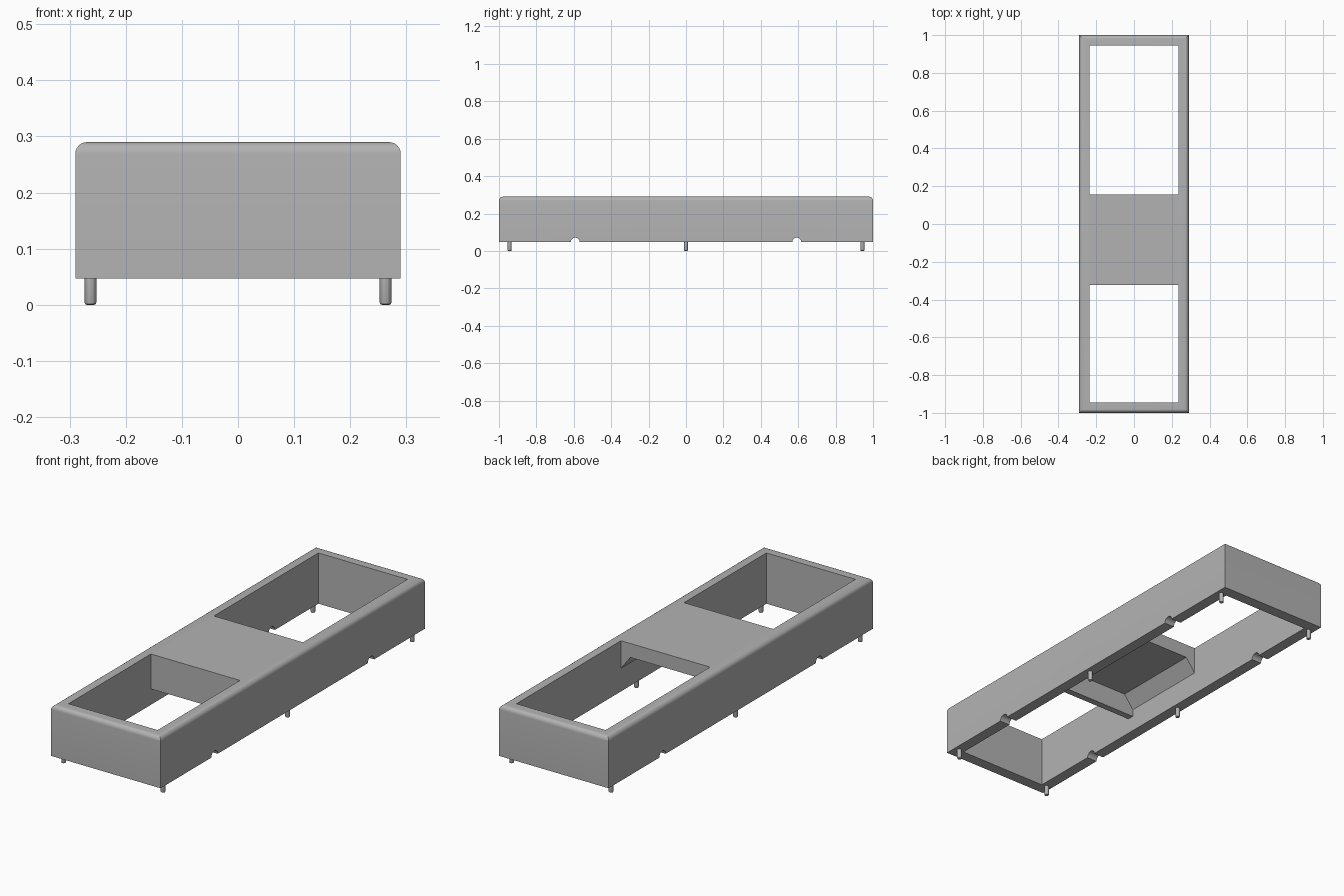
import bpy, bmesh, math
from mathutils import Matrix, Vector

old = bpy.data.objects.get("Cube")
if old:
    bpy.data.objects.remove(old, do_unlink=True)

HALF_W, HALF_L = 0.29, 1.0
BOTTOM, TOP = 0.047, 0.29
IN_X, IN_Y = 0.236, 0.945          # inner faces of the walls
DECK_FRONT, DECK_BACK = -0.322, 0.155

grey = bpy.data.materials.new("plain grey")
grey.use_nodes = True
grey.diffuse_color = (0.45, 0.45, 0.45, 1)
grey.node_tree.nodes["Principled BSDF"].inputs["Base Color"].default_value = grey.diffuse_color


def make_object(name, bm):
    bmesh.ops.recalc_face_normals(bm, faces=bm.faces)
    mesh = bpy.data.meshes.new(name)
    bm.to_mesh(mesh)
    bm.free()
    mesh.materials.append(grey)
    obj = bpy.data.objects.new(name, mesh)
    bpy.context.collection.objects.link(obj)
    return obj


def activate(obj):
    bpy.ops.object.select_all(action='DESELECT')
    obj.select_set(True)
    bpy.context.view_layer.objects.active = obj


def box_mesh(low, high):
    low, high = Vector(low), Vector(high)
    bm = bmesh.new()
    place = Matrix.Translation((low + high) / 2) @ Matrix.Diagonal((high - low).to_4d())
    bmesh.ops.create_cube(bm, size=1, matrix=place)
    return bm


def extrude_xz(points, y0, y1):
    bm = bmesh.new()
    face = bm.faces.new([bm.verts.new((x, y0, z)) for x, z in points])
    moved = bmesh.ops.extrude_face_region(bm, geom=[face])["geom"]
    verts = [v for v in moved if isinstance(v, bmesh.types.BMVert)]
    bmesh.ops.translate(bm, verts=verts, vec=(0, y1 - y0, 0))
    return bm


def cut(target, bm):
    cutter = make_object("cutter", bm)
    cutter.hide_render = True
    mod = target.modifiers.new("cut", 'BOOLEAN')
    mod.operation, mod.solver, mod.object = 'DIFFERENCE', 'EXACT', cutter
    activate(target)
    bpy.ops.object.modifier_apply(modifier=mod.name)
    bpy.data.objects.remove(cutter, do_unlink=True)


# Outer block with rounded top rim
bm = box_mesh((-HALF_W, -HALF_L, BOTTOM), (HALF_W, HALF_L, TOP))
rim = [e for e in bm.edges if all(v.co.z > TOP - 0.01 for v in e.verts)]
bmesh.ops.bevel(bm, geom=rim, offset=0.021, segments=6, profile=0.5, affect='EDGES')
frame = make_object("frame", bm)

# Two open bays, front and back of the deck
cut(frame, box_mesh((-IN_X, -IN_Y, 0), (IN_X, DECK_FRONT, 0.4)))
cut(frame, box_mesh((-IN_X, DECK_BACK, 0), (IN_X, IN_Y, 0.4)))

# Hollow under the deck, with sloped gussets along the side walls
hollow = [(-IN_X, 0), (IN_X, 0), (IN_X, 0.158), (0.186, 0.223), (-0.186, 0.223), (-IN_X, 0.158)]
cut(frame, extrude_xz(hollow, -0.29, DECK_BACK + 0.1))

# Space below the front skirt of the deck
cut(frame, box_mesh((-IN_X, DECK_FRONT - 0.1, 0), (IN_X, -0.27, 0.123)))

# Round cable notches through the lower edges of both side walls
for y in (-0.592, 0.592):
    bm = bmesh.new()
    turn = Matrix.Translation((0, y, BOTTOM)) @ Matrix.Rotation(math.pi / 2, 4, 'Y')
    bmesh.ops.create_cone(bm, cap_ends=True, segments=24, radius1=0.024,
                          radius2=0.024, depth=1, matrix=turn)
    cut(frame, bm)

activate(frame)
bpy.ops.object.shade_smooth_by_angle(angle=math.radians(30))

# Six small feet with softened tips
for side, x in (("right", -0.263), ("left", 0.263)):
    for place, y in (("front", -0.943), ("middle", 0), ("back", 0.943)):
        bm = bmesh.new()
        bmesh.ops.create_cone(bm, cap_ends=True, segments=12, radius1=0.0105, radius2=0.0105,
                              depth=0.05, matrix=Matrix.Translation((x, y, 0.025)))
        tip = [e for e in bm.edges if all(v.co.z < 0.01 for v in e.verts)]
        bmesh.ops.bevel(bm, geom=tip, offset=0.004, segments=2, profile=0.5, affect='EDGES')
        foot = make_object(f"{place}_{side}_foot", bm)
        activate(foot)
        bpy.ops.object.shade_smooth_by_angle(angle=math.radians(25))
